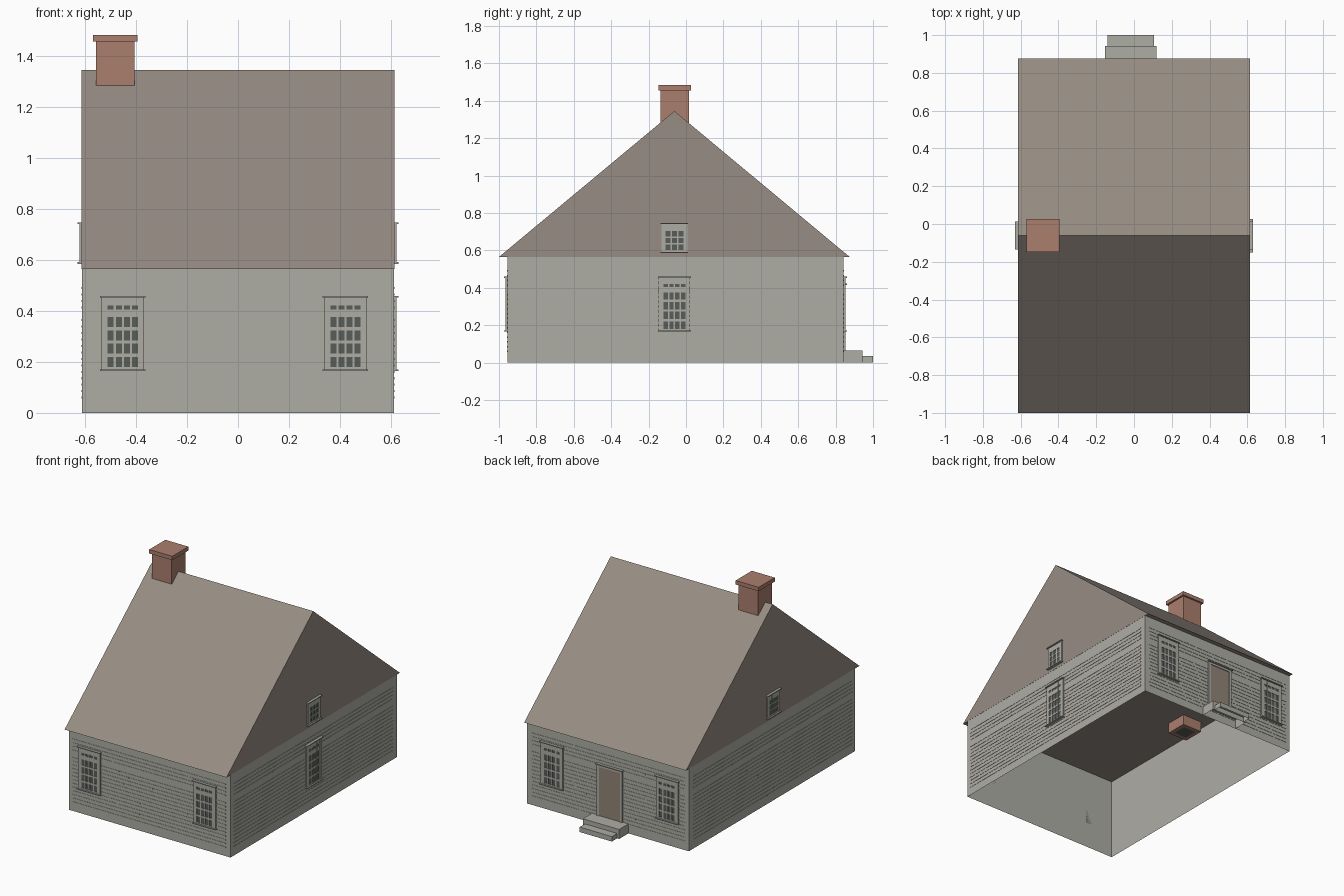
import bpy, bmesh, random
from mathutils import Matrix, Vector

random.seed(4)
if "Cube" in bpy.data.objects:
    bpy.data.objects.remove(bpy.data.objects["Cube"])


def material(name, r, g, b):
    lin = [((c / 255 + 0.055) / 1.055) ** 2.4 for c in (r, g, b)]
    m = bpy.data.materials.new(name)
    m.use_nodes = True
    m.diffuse_color = (*lin, 1)
    m.node_tree.nodes["Principled BSDF"].inputs["Base Color"].default_value = (*lin, 1)
    return m


WALL = material("pale grey paint", 174, 173, 165)
ROOF = material("brown shingle", 150, 140, 131)
BRICK = material("brick", 171, 126, 110)
GLASS = material("dark glass", 88, 93, 89)
DOOR = material("brown door", 146, 132, 120)

X, FRONT, BACK = 0.612, -0.955, 0.843
EAVE, RIDGE, RIDGE_Y = 0.565, 1.345, -0.062
Z = Vector((0, 0, 1))


def plane(origin, along, out):
    """Frame on a wall: along the wall, outwards, up."""
    m = Matrix((along, out, Z)).transposed().to_4x4()
    m.translation = origin
    return m


WALLS = {
    "front": plane((0, FRONT, 0), (1, 0, 0), (0, -1, 0)),
    "back": plane((0, BACK, 0), (1, 0, 0), (0, 1, 0)),
    "left": plane((X, 0, 0), (0, 1, 0), (1, 0, 0)),
    "right": plane((-X, 0, 0), (0, 1, 0), (-1, 0, 0)),
}


def box(bm, lo, hi):
    lo, hi = Vector(lo), Vector(hi)
    m = Matrix.Translation((lo + hi) / 2) @ Matrix.Diagonal((*(hi - lo), 1))
    return bmesh.ops.create_cube(bm, size=1, matrix=m)["verts"]


def finish(name, bm, mats, frame=None):
    if frame:
        bm.transform(frame)
    bmesh.ops.recalc_face_normals(bm, faces=bm.faces)
    me = bpy.data.meshes.new(name)
    bm.to_mesh(me)
    bm.free()
    for m in mats:
        me.materials.append(m)
    ob = bpy.data.objects.new(name, me)
    bpy.context.collection.objects.link(ob)
    return ob


def boxes(name, mat, parts, frame=None):
    bm = bmesh.new()
    for lo, hi in parts:
        box(bm, lo, hi)
    return finish(name, bm, [mat], frame)


def drop_faces(bm, *directions):
    bm.normal_update()
    gone = [f for f in bm.faces if any(f.normal.dot(Vector(d)) > 0.9 for d in directions)]
    bmesh.ops.delete(bm, geom=gone, context="FACES")


def spans(lo, hi, n, gap):
    w = (hi - lo + gap) / n
    return [(lo + i * w, lo + (i + 1) * w - gap) for i in range(n)]


def gaps(lo, hi, openings):
    edges = [lo] + [e for o in openings for e in o] + [hi]
    return list(zip(edges[::2], edges[1::2]))


# Walls: an open shell without floor or thickness
bm = bmesh.new()
box(bm, (-X, FRONT, 0), (X, BACK, EAVE))
drop_faces(bm, Z, -Z)
finish("walls", bm, [WALL])

# Roof: closed gable prism
bm = bmesh.new()
profile = [(-1.0, EAVE), (0.875, EAVE), (RIDGE_Y, RIDGE)]
gable = bm.faces.new([bm.verts.new((-X - 0.001, y, z)) for y, z in profile])
ext = bmesh.ops.extrude_face_region(bm, geom=[gable], use_keep_orig=True)
bmesh.ops.translate(bm, vec=(2 * X + 0.002, 0, 0),
                    verts=[v for v in ext["geom"] if isinstance(v, bmesh.types.BMVert)])
finish("roof", bm, [ROOF])

# Siding: thin courses with one staggered joint each
for side, frame in WALLS.items():
    a, b = (-0.583, 0.576) if side in ("front", "back") else (-0.925, 0.80)
    courses = []
    for i in range(18):
        if i == 13:
            continue
        z = 0.056 + 0.0253 * i
        joint = random.uniform(a * 0.6, b * 0.6)
        for s, e in ((a, joint), (joint + 0.005, b)):
            courses.append(((s, 0, z), (e, 0.002, z + 0.008)))
    boxes(side + "_siding", WALL, courses, frame)


# Windows: glass plate, frame and glazing bars, cap and sill
def window(name, side, c, half, z0, z1, cols, rows):
    frame = WALLS[side] @ Matrix.Translation((c, 0, 0))
    boxes(name + "_glass", GLASS,
          [((cols[0][0], 0, rows[0][0]), (cols[-1][1], 0.005, rows[-1][1]))], frame)
    bars = [((a, 0, z0), (b, 0.009, z1)) for a, b in gaps(-half, half, cols)]
    bars += [((cols[0][0], 0, a), (cols[-1][1], 0.008, b)) for a, b in gaps(z0, z1, rows)]
    for z in (z0 - 0.002, z1 - 0.004):
        bars.append(((-half - 0.005, 0, z), (half + 0.005, 0.018, z + 0.006)))
    boxes(name + "_frame", WALL, bars, frame)


tall = (0.084, 0.167, 0.457, spans(-0.059, 0.059, 4, 0.008),
        spans(0.18, 0.376, 4, 0.012) + [(0.405, 0.421)])
small = (0.069, 0.587, 0.745, spans(-0.048, 0.048, 3, 0.007), spans(0.602, 0.704, 3, 0.008))
for side in ("front", "back"):
    window(side + "_right_window", side, -0.452, *tall)
    window(side + "_left_window", side, 0.421, *tall)
window("left_window", "left", RIDGE_Y, *tall)
for side in ("left", "right"):
    window(side + "_gable_window", side, RIDGE_Y, *small)

# Door with casing and header
DX = -0.017
door_frame = WALLS["back"] @ Matrix.Translation((DX, 0, 0))
boxes("door", DOOR, [((-0.08, 0, 0.065), (0.08, 0.005, 0.4))], door_frame)
boxes("door_casing", WALL,
      [((s * 0.088 - 0.008, 0, 0.065), (s * 0.088 + 0.008, 0.01, 0.4)) for s in (-1, 1)]
      + [((-0.096, 0, 0.4), (0.096, 0.01, 0.415)), ((-0.102, 0, 0.415), (0.102, 0.018, 0.422))],
      door_frame)

# Steps: hollow underneath
for name, half, y0, y1, z in (("upper_step", 0.137, BACK, 0.943, 0.065),
                              ("lower_step", 0.122, 0.943, 1.0, 0.034)):
    bm = bmesh.new()
    box(bm, (DX - half, y0, 0), (DX + half, y1, z))
    drop_faces(bm, -Z)
    finish(name, bm, [WALL])

# Chimney: stack through the ceiling with a flue opening below, and a cap
CX, CY = -0.482, -0.06
bm = bmesh.new()
box(bm, (CX - 0.075, CY - 0.075, 0.493), (CX + 0.075, CY + 0.075, 1.456))
bm.normal_update()
flue = [f for f in bm.faces if f.normal.z < -0.9]
bmesh.ops.inset_region(bm, faces=flue, thickness=0.037, depth=0)
flue[0].material_index = 1
finish("chimney_stack", bm, [BRICK, GLASS])
boxes("chimney_cap", BRICK,
      [((CX - 0.087, CY - 0.087, 1.456), (CX + 0.087, CY + 0.087, 1.483))])
